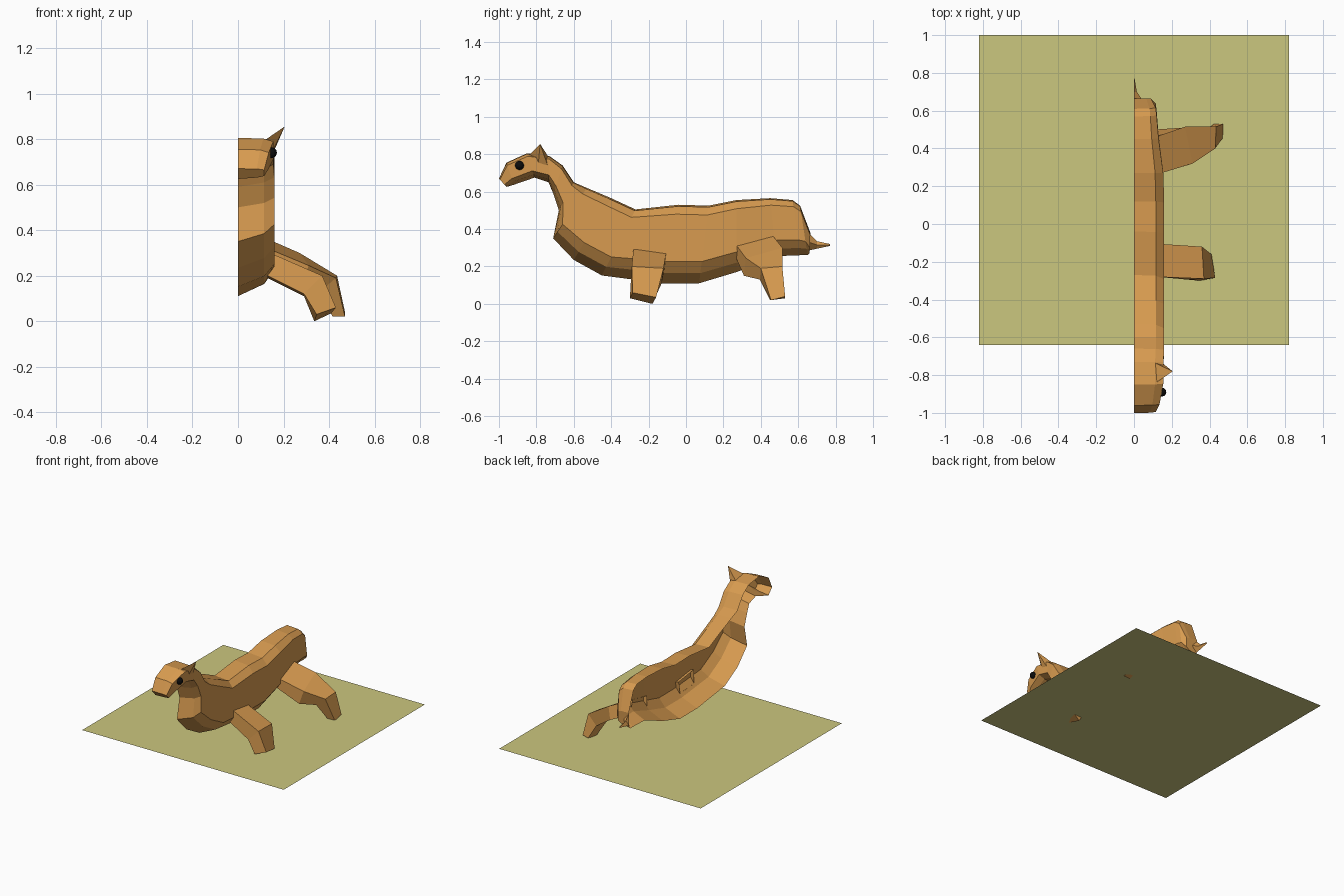
import bpy, bmesh
from mathutils import Vector


def material(name, rgb):
    m = bpy.data.materials.new(name)
    m.diffuse_color = (*rgb, 1)
    return m


FUR = material("fur", (0.69, 0.33, 0.08))
BLACK = material("black", (0.004, 0.004, 0.004))
GRASS = material("grass", (0.60, 0.57, 0.21))


def finish(name, bm, mat):
    me = bpy.data.meshes.new(name)
    bm.to_mesh(me)
    bm.free()
    ob = bpy.data.objects.new(name, me)
    bpy.context.collection.objects.link(ob)
    me.materials.append(mat)
    return ob


def loft(name, rings, closed, cap_start, cap_end):
    """Skin a list of equal-length point rings with quads."""
    bm = bmesh.new()
    vs = [[bm.verts.new(p) for p in r] for r in rings]
    n = len(vs[0])
    for a, b in zip(vs, vs[1:]):
        for i in range(n if closed else n - 1):
            j = (i + 1) % n
            bm.faces.new((a[i], a[j], b[j], b[i]))
    if cap_start:
        bm.faces.new(vs[0])
    if cap_end:
        bm.faces.new(vs[-1])
    bmesh.ops.recalc_face_normals(bm, faces=bm.faces)
    # an open half shell must face outwards, away from the x = 0 plane
    if sum(f.normal.x * f.calc_area() for f in bm.faces) < 0 and not closed:
        bmesh.ops.reverse_faces(bm, faces=bm.faces)
    return finish(name, bm, FUR)


# Body, neck and head: half shell, open on the x = 0 plane
# each station: top y, top z, bottom y, bottom z, half width
stations = [
    (-1.00, 0.67, -0.96, 0.625, 0.115), (-0.96, 0.755, -0.92, 0.637, 0.135),
    (-0.85, 0.805, -0.81, 0.675, 0.155), (-0.73, 0.79, -0.735, 0.65, 0.155),
    (-0.66, 0.74, -0.71, 0.59, 0.16), (-0.60, 0.65, -0.68, 0.50, 0.16),
    (-0.53, 0.62, -0.71, 0.35, 0.16), (-0.40, 0.565, -0.60, 0.235, 0.16),
    (-0.27, 0.505, -0.45, 0.152, 0.16), (-0.04, 0.53, -0.13, 0.11, 0.16),
    (0.12, 0.525, 0.07, 0.11, 0.16), (0.27, 0.555, 0.27, 0.17, 0.155),
    (0.45, 0.565, 0.48, 0.255, 0.13), (0.57, 0.555, 0.61, 0.26, 0.12),
    (0.61, 0.525, 0.65, 0.26, 0.115), (0.665, 0.38, 0.66, 0.27, 0.09),
]
section = [(0, 0), (0.72, 0.02), (1, 0.12), (1, 0.72), (0.72, 0.87), (0, 1)]
rings = []
for ty, tz, by, bz, w in stations:
    top, bot = Vector((0, ty, tz)), Vector((0, by, bz))
    rings.append([top.lerp(bot, t) + Vector((x * w, 0, 0)) for x, t in section])
loft("body", rings, False, True, True)

# Legs: four-cornered rings from root to foot
loft("front_leg", [
    [(0.13, -0.28, 0.305), (0.13, -0.105, 0.28), (0.13, -0.115, 0.19), (0.13, -0.28, 0.20)],
    [(0.37, -0.29, 0.20), (0.36, -0.12, 0.19), (0.29, -0.13, 0.11), (0.29, -0.295, 0.12)],
    [(0.43, -0.285, 0.06), (0.41, -0.16, 0.035), (0.335, -0.18, 0.0), (0.345, -0.30, 0.03)],
], True, False, True)
loft("hind_leg", [
    [(0.13, 0.265, 0.32), (0.11, 0.46, 0.37), (0.11, 0.50, 0.27), (0.13, 0.27, 0.24)],
    [(0.31, 0.32, 0.245), (0.27, 0.515, 0.30), (0.26, 0.51, 0.20), (0.28, 0.31, 0.15)],
    [(0.43, 0.40, 0.19), (0.435, 0.515, 0.20), (0.38, 0.50, 0.12), (0.36, 0.395, 0.13)],
    [(0.47, 0.455, 0.02), (0.47, 0.53, 0.04), (0.425, 0.53, 0.03), (0.415, 0.45, 0.02)],
], True, False, True)


def spike(name, base, tip):
    """Pyramid over an open base outline."""
    bm = bmesh.new()
    b = [bm.verts.new(p) for p in base]
    t = bm.verts.new(tip)
    for i in range(len(b)):
        bm.faces.new((b[i], b[(i + 1) % len(b)], t))
    bmesh.ops.recalc_face_normals(bm, faces=bm.faces)
    return finish(name, bm, FUR)


# Ear and tail
spike("ear", [(0.11, -0.845, 0.79), (0.15, -0.79, 0.745), (0.155, -0.74, 0.74),
              (0.11, -0.735, 0.785)], (0.205, -0.78, 0.855))
loft("tail", [
    [(0, 0.655, 0.38), (0.045, 0.655, 0.33), (0, 0.655, 0.285)],
    [(0, 0.70, 0.335), (0.015, 0.70, 0.315), (0, 0.70, 0.295)],
    [(0, 0.77, 0.32), (0.003, 0.77, 0.315), (0, 0.77, 0.31)],
], False, False, True)

# Eye
bm = bmesh.new()
bmesh.ops.create_uvsphere(bm, u_segments=12, v_segments=8, radius=0.024)
bmesh.ops.translate(bm, verts=bm.verts, vec=(0.147, -0.89, 0.74))
finish("eye", bm, BLACK)

# Ground sheet
bm = bmesh.new()
bm.faces.new([bm.verts.new((x, y, 0.025)) for x, y in
              ((-0.82, -0.64), (0.82, -0.64), (0.82, 1), (-0.82, 1))])
finish("ground_sheet", bm, GRASS)
